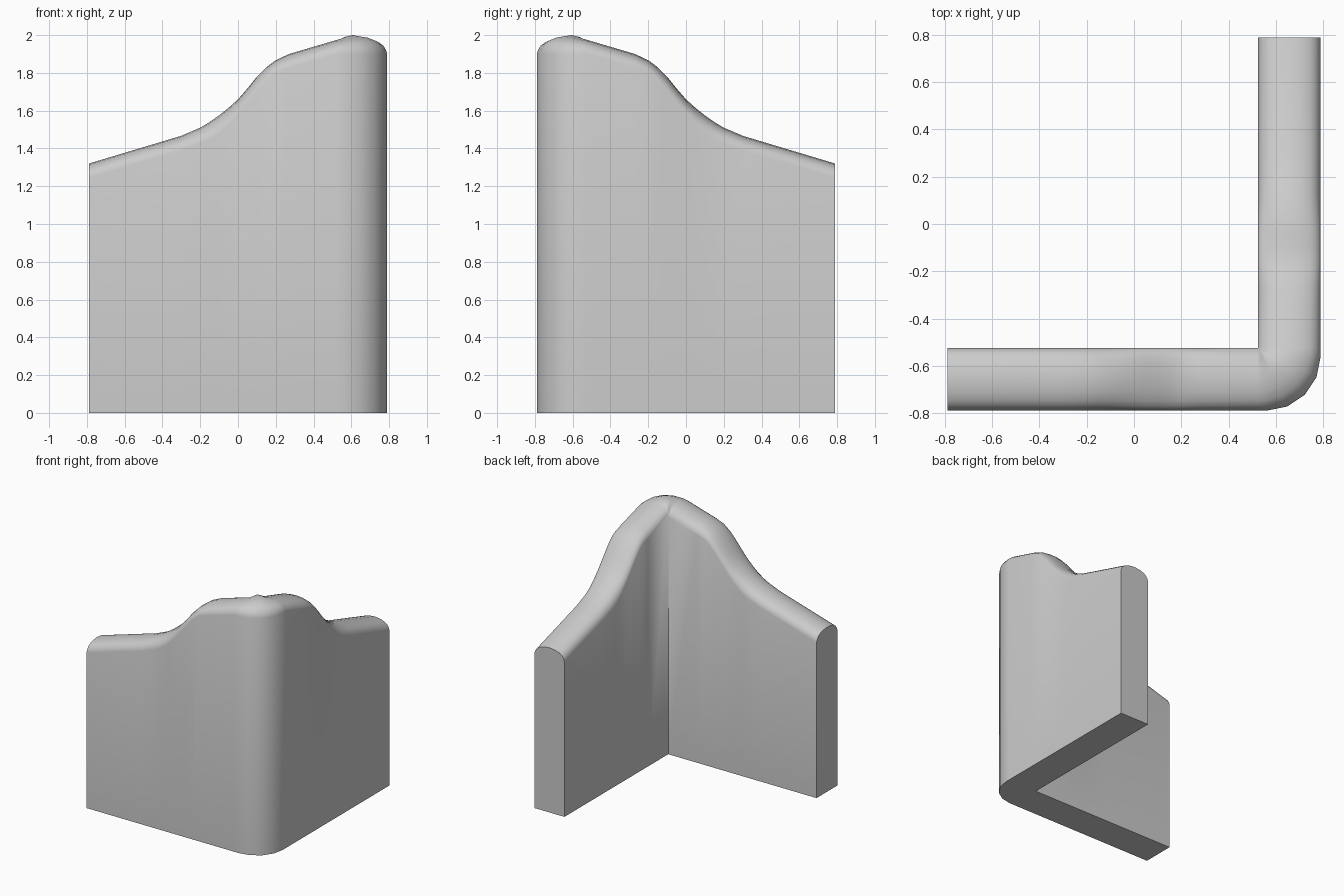
import bpy, bmesh, math
from mathutils import Vector

cube = bpy.data.objects.get("Cube")
if cube:
    bpy.data.objects.remove(cube)

OUT, INN, RADIUS = 0.79, 0.525, 0.23

# Rounded coping across the wall: (fraction from outer face, fraction of rise)
HALF = [(0, 0), (0.03, 0.3), (0.08, 0.55), (0.16, 0.75), (0.3, 0.92), (0.5, 1)]
COPING = HALF + [(1 - t, r) for t, r in reversed(HALF[:-1])]

# Wall top along one leg: (distance along, shoulder height, crest height)
LEG = [(-0.79, 1.245, 1.32), (-0.3, 1.39, 1.467), (-0.2, 1.425, 1.51),
       (-0.15, 1.447, 1.54), (-0.1, 1.48, 1.575), (-0.05, 1.528, 1.615),
       (0, 1.585, 1.66), (0.05, 1.645, 1.718), (0.1, 1.705, 1.78),
       (0.15, 1.763, 1.83), (0.2, 1.805, 1.867), (0.27, 1.827, 1.9),
       (0.525, 1.9, 1.975)]


def section(outer, inner, shoulder, crest, skew=0.0):
    """Closed ring of points across the wall."""
    outer, inner = Vector(outer), Vector(inner)
    ring = [(*outer, 0)]
    for t, r in COPING:
        t -= skew * math.sin(math.pi * t)
        p = outer.lerp(inner, 1 - (1 - t))
        ring.append((p.x, p.y, shoulder + r * (crest - shoulder)))
    ring.append((*inner, 0))
    return ring


# Front leg, rounded corner, then the mirrored side leg
rings = [section((x, -OUT), (x, -INN), s, c) for x, s, c in LEG]
side = [section((OUT, -x), (INN, -x), s, c) for x, s, c in reversed(LEG)]
centre = OUT - RADIUS
STEPS = 4
for i in range(STEPS + 1):
    a = math.pi / 2 * i / STEPS
    outer = (centre + RADIUS * math.sin(a), -centre - RADIUS * math.cos(a))
    crest = 1.98 + 0.02 * math.sin(2 * a)
    rings.append(section(outer, (INN, -INN), 1.9, crest, -0.08 * math.sin(2 * a)))
rings += side

bm = bmesh.new()
rows = [[bm.verts.new(p) for p in ring] for ring in rings]
n = len(rows[0])
for a, b in zip(rows, rows[1:]):
    for i in range(n):
        j = (i + 1) % n
        bm.faces.new((a[i], a[j], b[j], b[i]))
bm.faces.new(rows[0])
bm.faces.new(rows[-1])
bmesh.ops.remove_doubles(bm, verts=bm.verts, dist=0.0005)
bmesh.ops.recalc_face_normals(bm, faces=bm.faces)

mesh = bpy.data.meshes.new("corner_wall")
bm.to_mesh(mesh)
bm.free()
wall = bpy.data.objects.new("corner_wall", mesh)
bpy.context.collection.objects.link(wall)

# Plain grey finish
grey = bpy.data.materials.new("plain_grey")
grey.use_nodes = True
color = (0.6, 0.6, 0.6, 1)
grey.diffuse_color = color
grey.node_tree.nodes["Principled BSDF"].inputs["Base Color"].default_value = color
mesh.materials.append(grey)

bpy.context.view_layer.objects.active = wall
wall.select_set(True)
bpy.ops.object.shade_smooth_by_angle(angle=math.radians(40))
